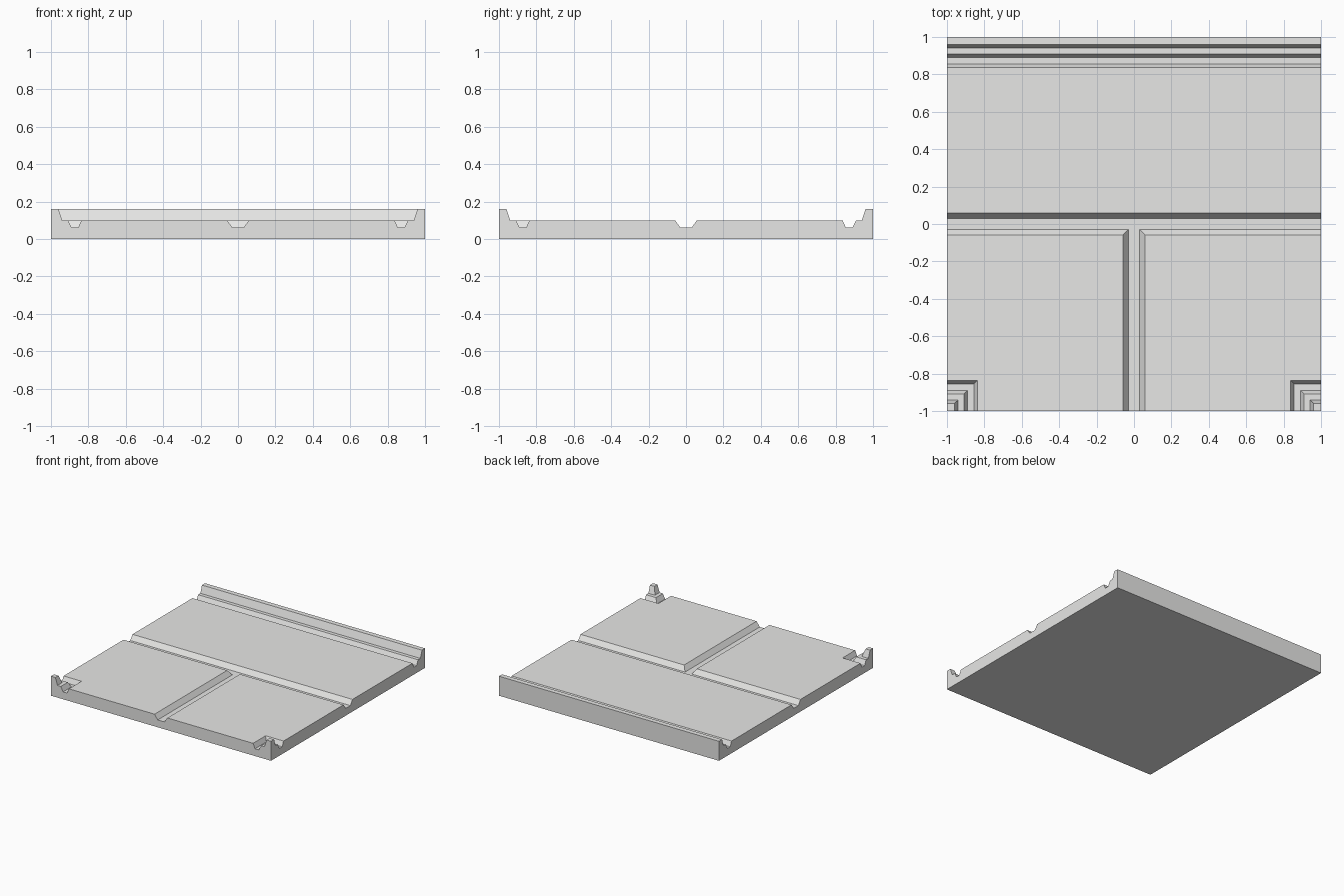
import bpy, bmesh

if "Cube" in bpy.data.objects:
    bpy.data.objects.remove(bpy.data.objects["Cube"])

# Colour
stone = bpy.data.materials.new("pale_grey")
stone.diffuse_color = (0.8, 0.8, 0.79, 1)
stone.use_nodes = True
stone.node_tree.nodes["Principled BSDF"].inputs["Base Color"].default_value = stone.diffuse_color

# Kerb-and-gutter section: (distance from tile edge, height)
KERB = [(0, .16), (.04, .16), (.06, .10), (.09, .10), (.11, .06),
        (.145, .06), (.163, .10), (1, .10)]
# Central groove section: (distance from centre line, height)
GROOVE = [(0, .06), (.03, .06), (.058, .10), (1, .10)]


def section(points, d):
    for (a, za), (b, zb) in zip(points, points[1:]):
        if d <= b + 1e-6:
            return za + (zb - za) * (d - a) / (b - a)
    return points[-1][1]


def height(x, y):
    if y > .5:                                   # straight kerb along the back
        return section(KERB, 1 - y)
    if y < -.5 and abs(x) > .5:                  # kerb corners at the front
        return section(KERB, max(1 - abs(x), 1 + y))
    return section(GROOVE, y if y > 0 else min(abs(x), -y))   # T-shaped groove


# Grid lines follow every crease of the sections
half = [d for d, z in GROOVE[1:-1]] + [.5] + [1 - d for d, z in reversed(KERB[:-1])]
lines = [-v for v in reversed(half)] + half
n = len(lines)

bm = bmesh.new()
top = [[bm.verts.new((x, y, height(x, y))) for y in lines] for x in lines]
for i in range(n - 1):
    for j in range(n - 1):
        a, b, c, d = top[i][j], top[i + 1][j], top[i + 1][j + 1], top[i][j + 1]
        if i == j:                               # mitre on the diagonals
            bm.faces.new((a, b, c))
            bm.faces.new((a, c, d))
        elif i + j == n - 2:
            bm.faces.new((a, b, d))
            bm.faces.new((b, c, d))
        else:
            bm.faces.new((a, b, c, d))

# Side walls down to the ground, and the underside
rim = ([top[i][0] for i in range(n - 1)] + [top[n - 1][j] for j in range(n - 1)]
       + [top[i][n - 1] for i in range(n - 1, 0, -1)] + [top[0][j] for j in range(n - 1, 0, -1)])
foot = [bm.verts.new((v.co.x, v.co.y, 0)) for v in rim]
for k in range(len(rim)):
    m = (k + 1) % len(rim)
    bm.faces.new((rim[m], rim[k], foot[k], foot[m]))
bm.faces.new(list(reversed(foot)))

# Merge flat neighbouring cells
bmesh.ops.dissolve_limit(bm, angle_limit=.01, verts=bm.verts[:], edges=bm.edges[:])
bmesh.ops.recalc_face_normals(bm, faces=bm.faces[:])

mesh = bpy.data.meshes.new("pavement_tile")
bm.to_mesh(mesh)
bm.free()
mesh.materials.append(stone)
bpy.context.collection.objects.link(bpy.data.objects.new("pavement_tile", mesh))
